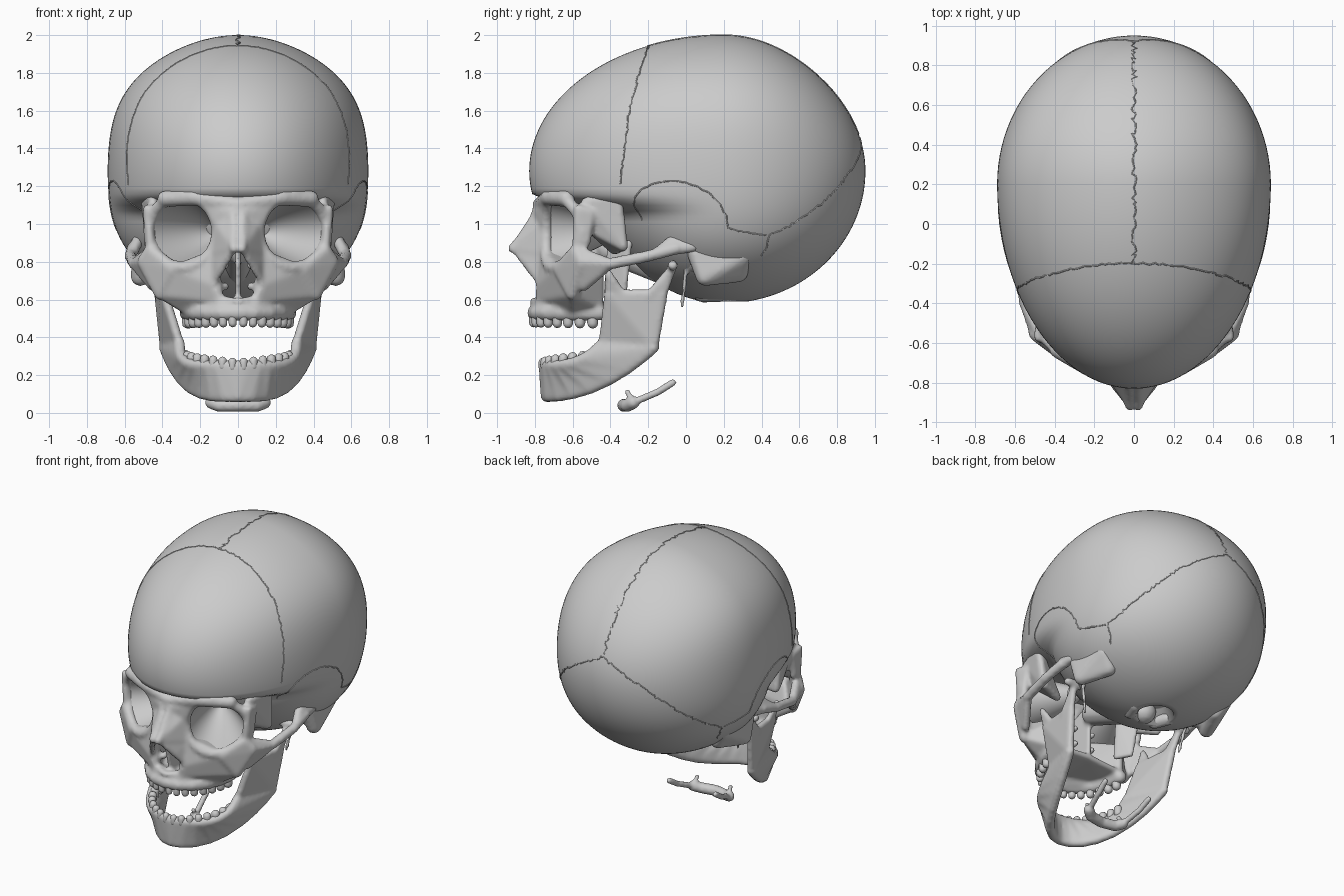
import bpy, bmesh, math, random
from math import sin, cos, radians
from mathutils import Vector
from mathutils.bvhtree import BVHTree

random.seed(4)
default_cube = bpy.data.objects.get("Cube")
if default_cube:
    bpy.data.objects.remove(default_cube, do_unlink=True)

# One plain bone colour for everything
color = (0.6, 0.6, 0.6, 1)
bone = bpy.data.materials.new("bone_grey")
bone.use_nodes = True
bone.diffuse_color = color
bone.node_tree.nodes["Principled BSDF"].inputs["Base Color"].default_value = color

# Directions that round the corners of every hull
ball = bmesh.new()
bmesh.ops.create_icosphere(ball, subdivisions=2, radius=1)
directions = [vert.co.copy() for vert in ball.verts]
ball.free()


def hull(bm, radius, *points):
    """Wrap a rounded convex plate around the points, on both sides."""
    for side in (1, -1):
        new = []
        for point in points:
            for direction in directions:
                place = Vector(point) + direction * radius
                place.x *= side
                new.append(bm.verts.new(place))
        bmesh.ops.convex_hull(bm, input=new)
        loose = [vert for vert in new if not vert.link_faces]
        bmesh.ops.delete(bm, geom=loose, context='VERTS')


def chain(bm, radius, *points):
    for start, end in zip(points, points[1:]):
        hull(bm, radius, start, end)


def finish(bm, name, voxel=None):
    bmesh.ops.recalc_face_normals(bm, faces=bm.faces)
    for face in bm.faces:
        face.smooth = True
    mesh = bpy.data.meshes.new(name)
    bm.to_mesh(mesh)
    bm.free()
    mesh.materials.append(bone)
    part = bpy.data.objects.new(name, mesh)
    bpy.context.collection.objects.link(part)
    if voxel:
        fuse = part.modifiers.new("fuse", 'REMESH')
        fuse.mode = 'VOXEL'
        fuse.voxel_size = voxel
        fuse.use_smooth_shade = True
        soften = part.modifiers.new("soften", 'SMOOTH')
        soften.factor = 0.5
        soften.iterations = 4


def arch(angle, wide, long, back, z):
    """Point on a horseshoe arch; angle runs from the front tooth to the back."""
    return Vector((wide * sin(angle), back - long * cos(angle), z))


def socket(angle, inward, grow=1):
    """Point on the eye socket, from the rim to the narrow inner end."""
    across, up = grow * 0.16 * cos(angle), grow * 0.17 * sin(angle)
    rim_y = -0.74 + 0.17 * (across / 0.32 + 0.5) ** 2
    fade = max(1 - inward, 0.02) ** 0.6
    return Vector((0.29 - 0.16 * inward + across * fade,
                   rim_y + (-0.36 - rim_y) * inward, 0.96 + up * fade))


# Braincase: a sphere with its own reach in each direction, cut back under the brow
bm = bmesh.new()
bmesh.ops.create_uvsphere(bm, u_segments=96, v_segments=72, radius=1)
for vert in bm.verts:
    x, y, z = vert.co
    height = 1.28 + z * (0.72 if z > 0 else 0.7)
    full = min(max((height - 1.04) / 0.12, 0), 1)
    full *= full * (3 - 2 * full)
    reach = 0.75 - 0.1 * max(z, 0) ** 2 if y > 0 else 0.66 + 0.37 * full
    fuller = 1 + 0.27 * z * z * (1 - z * z)
    opening = z < 0 and math.hypot(x, y) < 0.16
    vert.co = (0.69 * x * fuller, 0.2 + reach * y, height + 0.1 * opening)
braincase = BVHTree.FromBMesh(bm)
finish(bm, "cranium")

# Face landmarks on the left side
brow = (0, -0.77, 1.1)
nose_root = (0.02, -0.79, 1.06)
nose_bridge = (0.03, -0.83, 0.97)
nose_side = (0.11, -0.75, 1)
nose_tip = (0.02, -0.915, 0.87)
nose_edge = (0.09, -0.83, 0.77)
nostril = (0.13, -0.77, 0.68)
nose_floor = (0.1, -0.77, 0.6)
nose_spine = (0, -0.81, 0.59)
cheek = (0.5, -0.55, 0.8)
cheek_top = (0.46, -0.58, 0.86)
cheek_low = (0.41, -0.6, 0.63)
cheek_back = (0.55, -0.4, 0.79)
under_eye = (0.34, -0.67, 0.76)
inner_eye = (0.13, -0.75, 0.84)
jaw_corner = (0.28, -0.6, 0.55)
jaw_back = (0.26, -0.46, 0.56)
jaw_top = (0.26, -0.46, 0.74)
palate_front, palate_back = (0, -0.74, 0.57), (0, -0.45, 0.57)
gum = [arch(radians(18 * i), 0.27, 0.34, -0.46, 0.53) for i in range(6)]

# Face: rims, nose, cheeks, tooth arch and inner plates fused into one bone
bm = bmesh.new()
chain(bm, 0.033, *[socket(math.tau * i / 20, 0, 1.13) for i in range(21)])
chain(bm, 0.045, brow, socket(radians(110), 0, 1.13), socket(radians(60), 0, 1.18))
hull(bm, 0.03, brow, nose_root, nose_side, socket(radians(140), 0, 1.13))
hull(bm, 0.035, cheek, cheek_low, under_eye, cheek_top)
hull(bm, 0.028, cheek, cheek_top, cheek_back, (0.45, -0.54, 0.67))
hull(bm, 0.025, cheek_top, (0.47, -0.53, 0.9), (0.48, -0.57, 1.08), (0.47, -0.5, 1.06))
chain(bm, 0.032, cheek_back, (0.57, -0.2, 0.83), (0.56, -0.05, 0.87))
hull(bm, 0.03, (0.56, -0.15, 0.85), (0.55, 0.04, 0.88), (0.52, -0.05, 0.93))
chain(bm, 0.028, nose_root, nose_bridge, nose_tip)
hull(bm, 0.02, nose_root, nose_tip, inner_eye, nose_side)
hull(bm, 0.016, nose_tip, nose_edge, nostril, inner_eye)
chain(bm, 0.02, nostril, nose_floor, nose_spine)
hull(bm, 0.025, nostril, inner_eye, under_eye, cheek_low, jaw_corner, jaw_back, jaw_top,
     nose_floor)
chain(bm, 0.043, *gum)
hull(bm, 0.025, nose_floor, palate_front, (0, -0.77, 0.58), jaw_corner, *gum[:4])
hull(bm, 0.02, palate_front, palate_back, jaw_corner, jaw_back)
hull(bm, 0.015, palate_front, palate_back, (0, -0.8, 0.8), (0, -0.44, 0.95))
for height in (0.67, 0.78):
    chain(bm, 0.022, (0.07, -0.73, height), (0.07, -0.5, height))

# Temple walls behind the sockets, plates below them, skull base
hull(bm, 0.025, (0.45, -0.53, 1.12), (0.49, -0.36, 1.14), (0.42, -0.5, 0.97),
     (0.47, -0.33, 0.88), (0.32, -0.38, 0.86))
hull(bm, 0.018, (0.2, -0.42, 0.63), (0.25, -0.33, 0.63), (0.2, -0.4, 0.9), (0.28, -0.3, 0.9))
chain(bm, 0.08, (0, -0.4, 0.87), (0, -0.1, 0.75), (0, 0.1, 0.66))
finish(bm, "face", 0.013)

# Eye sockets: open funnels narrowing toward the middle
bm = bmesh.new()
for side in (1, -1):
    rows = []
    for step in range(9):
        row = [socket(math.tau * i / 32, step / 8) for i in range(32)]
        rows.append([bm.verts.new((side * p.x, p.y, p.z)) for p in row])
    for outer, inner in zip(rows, rows[1:]):
        for i in range(32):
            bm.faces.new((outer[i - 1], outer[i], inner[i], inner[i - 1]))
finish(bm, "eye_sockets")

# Ear region: knobs behind the jaw, base knuckles and thin spikes
bm = bmesh.new()
hull(bm, 0.05, (0.51, 0.04, 0.88), (0.5, 0.3, 0.83), (0.52, 0.1, 0.72), (0.44, 0.28, 0.74))
hull(bm, 0.045, (0.1, 0.08, 0.63), (0.14, 0.18, 0.63))
hull(bm, 0.06, (0.4, 0, 0.82), (0.25, 0, 0.8), (0.45, 0.1, 0.78))
chain(bm, 0.014, (0.43, 0, 0.76), (0.39, -0.02, 0.57))
finish(bm, "temporal_base", 0.014)

# Lower jaw: horseshoe of slabs, then the upright branch with hinge and front prong
bm = bmesh.new()
slabs = []
for i in range(10):
    angle = radians(10 * i)
    lower = Vector((0.39 * sin(angle), -0.17 - 0.57 * cos(angle) ** 2,
                    0.085 + 0.26 * sin(angle) ** 4))
    upper = arch(angle, 0.31, 0.31, -0.44, 0.25 + 0.12 * (1 - cos(angle)) ** 3)
    slabs.append((upper, lower))
for near, far in zip(slabs, slabs[1:]):
    hull(bm, 0.03, *near, *far)
branch_front, branch_back = (0.39, -0.41, 0.63), (0.42, -0.12, 0.63)
hinge = (0.44, -0.07, 0.77)
hull(bm, 0.025, *slabs[-1], branch_front, branch_back)
hull(bm, 0.02, branch_front, (0.4, -0.33, 0.62), (0.42, -0.41, 0.74))
hull(bm, 0.022, branch_back, (0.42, -0.2, 0.62), hinge)
chain(bm, 0.028, (0.39, -0.07, 0.78), (0.49, -0.07, 0.78))
finish(bm, "lower_jaw", 0.013)


# Teeth along both arches
def teeth(name, wide, long, z, rise):
    bm = bmesh.new()
    for i in range(8):
        crown = arch(radians(6 + 11 * i), wide, long, -0.45, z + rise * i)
        hull(bm, 0.022 + 0.001 * i, crown, crown + Vector((0, 0, 0.03)))
    finish(bm, name)


teeth("upper_teeth", 0.27, 0.36, 0.475, 0)
teeth("lower_teeth", 0.28, 0.31, 0.24, 0.005)

# Throat bone: thick front body, long rear horns, short upright horns
bm = bmesh.new()
horn = (0.14, -0.28, 0.055)
chain(bm, 0.036, (0, -0.33, 0.04), (0.1, -0.31, 0.04), horn)
chain(bm, 0.02, horn, (0.17, -0.15, 0.11), (0.18, -0.07, 0.16))
chain(bm, 0.015, horn, (0.13, -0.31, 0.11))
finish(bm, "throat_bone", 0.01)

# Seams: fine wandering lines laid on the braincase
centre = Vector((0, 0.1, 1.25))


def seam(name, points, wander, sides=(1, -1)):
    curve = bpy.data.curves.new(name, 'CURVE')
    curve.dimensions = '3D'
    curve.bevel_depth = 0.004
    curve.bevel_resolution = 1
    for side in sides:
        path = []
        for start, end in zip(points, points[1:]):
            start, end = Vector(start), Vector(end)
            steps = max(2, int((end - start).length / 0.018))
            for i in range(steps):
                target = start.lerp(end, i / steps)
                target += Vector([random.uniform(-wander, wander) for _ in "xyz"])
                target.x *= side
                hit = braincase.ray_cast(centre, (target - centre).normalized())[0]
                if hit:
                    path.append(hit)
        spline = curve.splines.new('POLY')
        spline.points.add(len(path) - 1)
        for knot, place in zip(spline.points, path):
            knot.co = (*place, 1)
    curve.materials.append(bone)
    bpy.context.collection.objects.link(bpy.data.objects.new(name, curve))


def sweep(first, last, rule):
    return [rule(radians(first + (last - first) * i / 12)) for i in range(13)]


seam("crown_seam", sweep(0, 95, lambda a: (
    0.6 * sin(a), -0.2 - 0.16 * (1 - cos(a)), 1.25 + 0.7 * cos(a))), 0.006)
seam("middle_seam", sweep(-25, 76, lambda a: centre + 0.8 * Vector((0, sin(a), cos(a)))),
     0.014, (1,))
side_corner = (0.62, 0.46, 0.92)
seam("rear_seam", [(0, 0.88, 1.45), (0.33, 0.9, 1.28), side_corner, (0.58, 0.44, 0.76)], 0.008)
seam("temple_seam", sweep(190, 0, lambda a: (
    0.64, -0.07 + 0.29 * cos(a), 0.98 + 0.25 * sin(a))) + [side_corner], 0.003)
